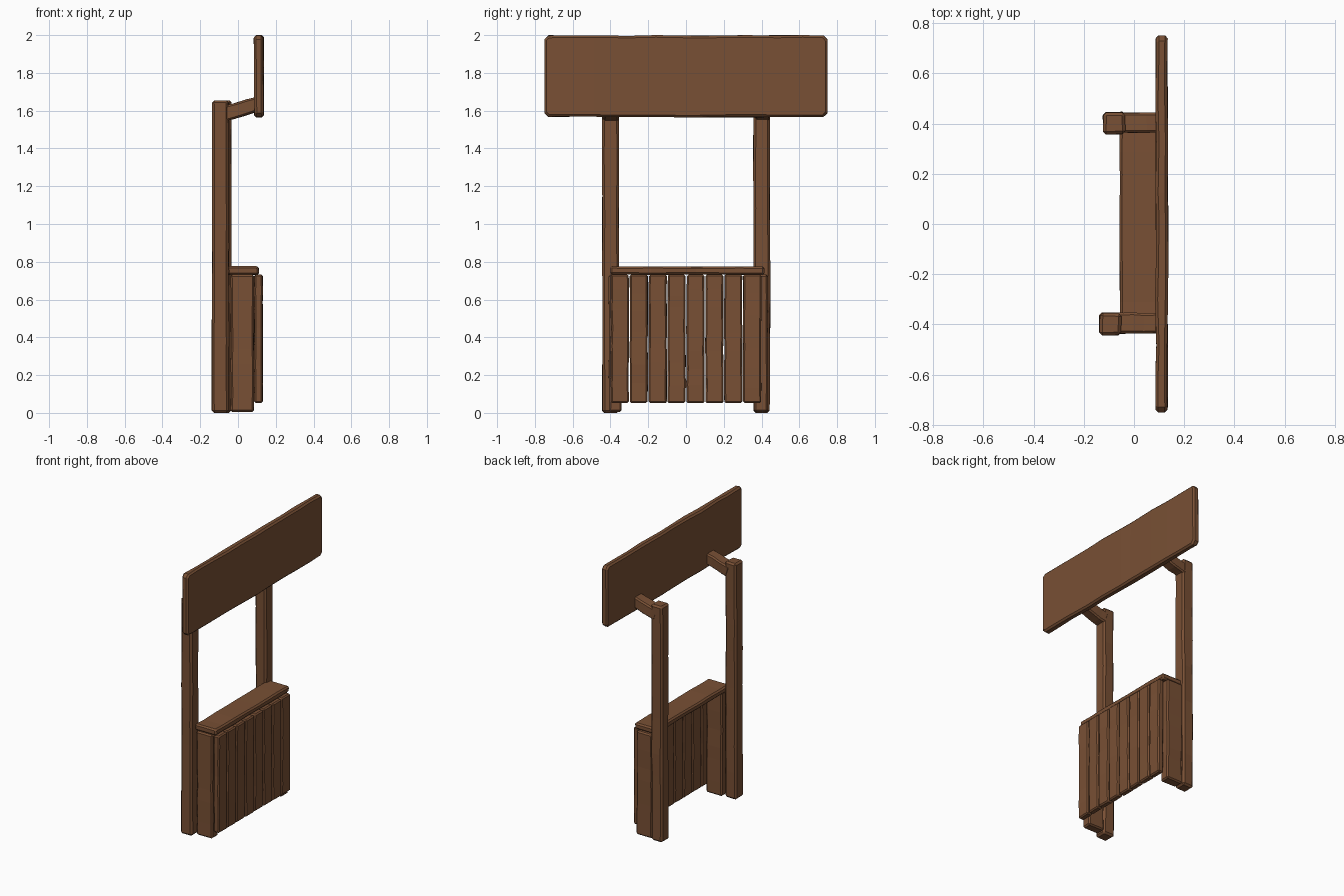
import bpy, bmesh, math, random
from mathutils import Vector

if "Cube" in bpy.data.objects:
    bpy.data.objects.remove(bpy.data.objects["Cube"])

random.seed(7)

wood = bpy.data.materials.new("worn_wood")
wood.diffuse_color = (0.19, 0.08, 0.035, 1)
wood.use_nodes = True
wood.node_tree.nodes["Principled BSDF"].inputs["Base Color"].default_value = wood.diffuse_color


def board(name, lo, hi, cuts=6, wear=0.004, bevel=0.01, tilt=0.0, corner=0.0):
    """Worn timber between two corners: cut along its length, hewn inward, chamfered."""
    lo, hi = Vector(lo), Vector(hi)
    mid, size = (lo + hi) / 2, hi - lo
    axis = max(range(3), key=lambda i: size[i])
    bm = bmesh.new()
    bmesh.ops.create_cube(bm, size=1)
    for v in bm.verts:
        v.co = Vector(c * s for c, s in zip(v.co, size))
    # clipped corners on the broad face
    if corner:
        thin = min(range(3), key=lambda i: size[i])
        ends = [e for e in bm.edges
                if abs((e.verts[0].co - e.verts[1].co)[thin]) > 1e-4]
        bmesh.ops.bevel(bm, geom=ends, offset=corner, segments=1, affect='EDGES')
    # cuts along the grain
    normal = Vector((0, 0, 0))
    normal[axis] = 1
    for i in range(cuts):
        t = (i + 1 + random.uniform(-0.25, 0.25)) / (cuts + 1) - 0.5
        bmesh.ops.bisect_plane(bm, geom=bm.verts[:] + bm.edges[:] + bm.faces[:],
                               plane_co=normal * size[axis] * t, plane_no=normal)
    # uneven hewn edges, only ever moved inward
    for v in bm.verts:
        for i in range(3):
            if i != axis:
                v.co[i] -= math.copysign(random.uniform(0, wear), v.co[i])
    bm.normal_update()
    sharp = [e for e in bm.edges if e.calc_face_angle(0) > math.radians(50)]
    bmesh.ops.bevel(bm, geom=sharp, offset=bevel, segments=1, affect='EDGES',
                    clamp_overlap=True)
    bmesh.ops.recalc_face_normals(bm, faces=bm.faces[:])
    mesh = bpy.data.meshes.new(name)
    bm.to_mesh(mesh)
    bm.free()
    mesh.materials.append(wood)
    obj = bpy.data.objects.new(name, mesh)
    obj.location = mid
    obj.rotation_euler.y = tilt
    bpy.context.collection.objects.link(obj)
    return obj


# posts, sign arms and counter side boards; the far post sits slightly forward
for side, y0, y1, x0, b0, b1 in (("left", -0.445, -0.352, -0.14, -0.41, -0.34),
                                 ("right", 0.355, 0.447, -0.125, 0.36, 0.435)):
    board(side + "_post", (x0, y0, 0), (x0 + 0.092, y1, 1.655), 7, 0.005, 0.012)
    board(side + "_sign_arm", (-0.08, y0 + 0.007, 1.567), (0.11, y1, 1.65),
          3, 0.005, 0.009, tilt=-math.radians(17))
    board(side + "_side_board", (-0.04, b0, 0.005), (0.086, b1, 0.732), 5, 0.004, 0.009)

# counter top
board("counter_top", (-0.058, -0.402, 0.73), (0.112, 0.416, 0.777), 6, 0.004, 0.01)

# eight upright front planks
for i in range(8):
    y = -0.4 + i * 0.1
    board(f"front_plank_{i + 1}", (0.085, y + 0.001, 0.052), (0.132, y + 0.0995, 0.732),
          6, 0.004, 0.008)

# sign board
board("sign_board", (0.083, -0.75, 1.563), (0.137, 0.75, 2.0), 9, 0.006, 0.011, corner=0.022)
